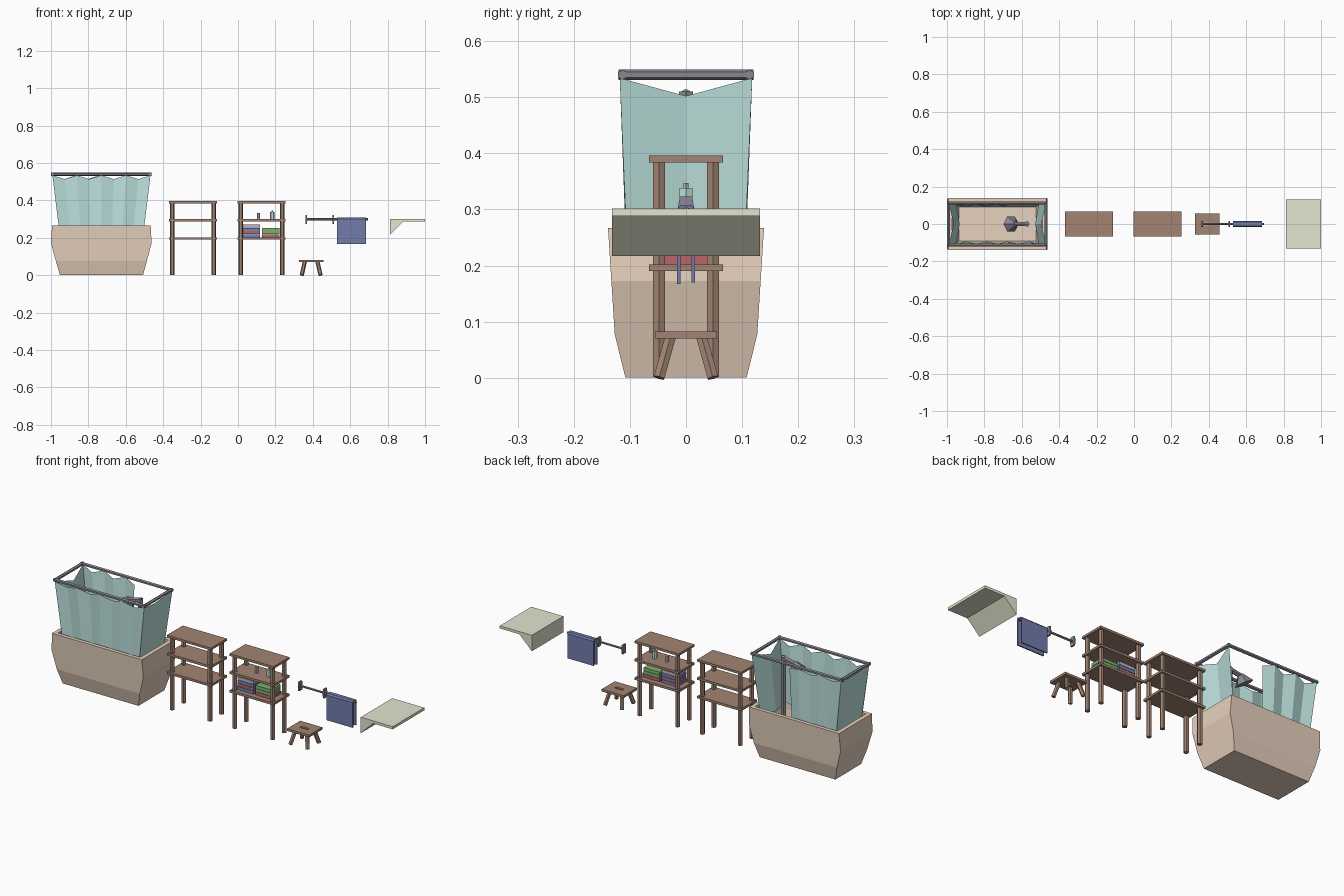
import bpy, bmesh, math
from mathutils import Vector

if "Cube" in bpy.data.objects:
    bpy.data.objects.remove(bpy.data.objects["Cube"])


def mat(name, r, g, b):
    m = bpy.data.materials.new(name)
    m.diffuse_color = (r, g, b, 1)
    m.use_nodes = True
    m.node_tree.nodes["Principled BSDF"].inputs["Base Color"].default_value = m.diffuse_color
    return m


TAN = mat("tan", .80, .64, .51)
TEAL = mat("teal", .52, .78, .75)
WOOD = mat("wood", .36, .23, .17)
METAL = mat("metal", .25, .25, .28)
NAVY = mat("navy", .17, .20, .42)
OLIVE = mat("olive", .76, .79, .62)
RED = mat("red", .50, .13, .14)
GREEN = mat("green", .20, .45, .16)
BLUE = mat("blue", .16, .22, .52)
GREY = mat("grey", .50, .48, .52)


def mesh(name, verts, faces, m, fix=True):
    me = bpy.data.meshes.new(name)
    me.from_pydata(verts, [], faces)
    if fix:
        bm = bmesh.new()
        bm.from_mesh(me)
        bmesh.ops.recalc_face_normals(bm, faces=bm.faces)
        bm.to_mesh(me)
        bm.free()
    me.materials.append(m)
    ob = bpy.data.objects.new(name, me)
    bpy.context.collection.objects.link(ob)
    return ob


def loft(name, rings, m, caps=True):
    n = len(rings[0])
    verts = [v for r in rings for v in r]
    faces = [(k*n+i, k*n+(i+1) % n, (k+1)*n+(i+1) % n, (k+1)*n+i)
             for k in range(len(rings)-1) for i in range(n)]
    if caps:
        faces += [tuple(range(n)), tuple(range((len(rings)-1)*n, len(rings)*n))]
    return mesh(name, verts, faces, m)


def rect(x0, x1, y0, y1, z):
    return [(x0, y0, z), (x1, y0, z), (x1, y1, z), (x0, y1, z)]


def box(name, x0, x1, y0, y1, z0, z1, m):
    return loft(name, [rect(x0, x1, y0, y1, z0), rect(x0, x1, y0, y1, z1)], m)


def tube(name, a, b, r0, r1, m, n=6, turn=0.0, ref=(1, 0, 0)):
    """Straight n-sided bar or cone from a to b; first corner lies toward ref."""
    a, b = Vector(a), Vector(b)
    d = (b - a).normalized()
    u = Vector(ref)
    u = (u - d * u.dot(d)).normalized()
    w = d.cross(u)
    ang = [turn + 2*math.pi*i/n for i in range(n)]
    return loft(name, [[c + (u*math.cos(t) + w*math.sin(t))*r for t in ang]
                       for c, r in ((a, r0), (b, r1))], m)


def prism(name, outline, axis, lo, hi, m):
    """Extrude a 2D outline (other axis, z) along x or y."""
    put = (lambda p, t: (t, p[0], p[1])) if axis == 'x' else (lambda p, t: (p[0], t, p[1]))
    return loft(name, [[put(p, t) for p in outline] for t in (lo, hi)], m)


# Tub: outer shell, rim, hollow inside
loft("tub", [rect(-.952, -.508, -.108, .108, 0), rect(-.974, -.487, -.127, .127, .077),
             rect(-1.0, -.462, -.133, .133, .172), rect(-.994, -.467, -.139, .139, .267),
             rect(-.972, -.489, -.119, .119, .267), rect(-.972, -.489, -.114, .114, .172),
             rect(-.935, -.525, -.092, .092, .04)], TAN)

# Curtain rail
for s in (-1, 1):
    tube("rail_long", (-1, s*.113, .54), (-.463, s*.113, .54), .009, .009, METAL, ref=(0, 0, 1))
for x in (-.992, -.471):
    tube("rail_short", (x, -.12, .54), (x, .12, .54), .009, .009, METAL, ref=(0, 0, 1))


# Curtain panels: folded strips with a sagging top edge
def curtain(name, top, bottom):
    n = len(top)
    mesh(name, top + bottom, [(i, i+1, n+i+1, n+i) for i in range(n-1)], TEAL, False)


def long_side(name, s, x_end, n):
    top, bot = [], []
    for i in range(n):
        t = i/(n-1)
        fold = i % 2
        x = -.992 + t*(x_end+.992)
        top.append((x, s*(.118-.014*fold), .534-.02*fold))
        bot.append((-.73 + (x+.73)*.85, s*(.106-.012*fold), .21))
    curtain(name, top, bot)


long_side("front_curtain", -1, -.468, 9)
long_side("back_curtain", 1, -.68, 6)
for x, s in ((-.992, 1), (-.468, -1)):
    curtain("end_curtain",
            [(x, -.118, .534), (x+s*.028, 0, .502), (x, .118, .534)],
            [(x+s*.042, -.104, .21), (x+s*.06, 0, .21), (x+s*.042, .104, .21)])

# Shower
tube("shower_pipe", (-.572, 0, .04), (-.572, 0, .51), .014, .014, METAL)
tube("shower_arm", (-.565, 0, .503), (-.645, 0, .488), .012, .012, METAL)
tube("shower_head", (-.635, 0, .495), (-.657, 0, .455), .014, .046, METAL)


# Shelving units
def shelf_unit(cx):
    for z in (.19, .288, .384):
        box("shelf_board", cx-.129, cx+.129, -.066, .066, z, z+.012, WOOD)
    for sx in (-1, 1):
        for sy in (-1, 1):
            x, y = cx+sx*.111, sy*.048
            tube("shelf_leg", (x, y, 0), (x, y, .386), .0125, .0125, WOOD)


shelf_unit(-.241)
shelf_unit(.126)

# Folded cloth stacks
for x0, x1, colours in ((.025, .118, (BLUE, RED, BLUE, GREY)), (.128, .222, (RED, GREEN, GREEN))):
    for i, m in enumerate(colours):
        z = .202 + i*.0175
        box("folded_towel", x0, x1, -.038, .038, z, z+.016, m)

# Bottles
tube("small_bottle", (.11, 0, .3), (.11, 0, .333), .009, .008, GREY)
tube("bottle", (.183, 0, .3), (.183, 0, .338), .013, .013, TEAL)
tube("bottle_cap", (.183, 0, .338), (.183, 0, .347), .005, .005, GREY)

# Wall rails with end plates
plate = [(-.011, .275), (.011, .275), (.015, .299), (.011, .323), (-.011, .323), (-.015, .299)]
for x in (.365, .51):
    prism("rail_plate", plate, 'x', x-.004, x+.004, METAL)
tube("towel_rail", (.365, 0, .299), (.694, 0, .299), .006, .006, METAL, ref=(0, 0, 1))

# Hanging towel draped over the rail
prism("hanging_towel", [(-.016, .167), (-.016, .3), (-.01, .308), (.01, .308), (.016, .3),
                        (.016, .17), (.01, .17), (.01, .298), (-.01, .298), (-.01, .167)],
      'x', .53, .684, NAVY)

# Stool: seat with a slot, splayed legs
seat = [rect(.326, .456, -.055, .055, .07), rect(.326, .456, -.055, .055, .082),
        rect(.368, .414, -.007, .007, .082), rect(.368, .414, -.007, .007, .07)]
loft("stool_seat", seat + [seat[0]], WOOD, caps=False)
for sx in (-1, 1):
    for sy in (-1, 1):
        tube("stool_leg", (.391+sx*.05, sy*.048, 0), (.391+sx*.034, sy*.028, .072),
             .011, .011, WOOD)

# Awning-like wall sink with sloping underside
prism("wall_counter", [(.812, .302), (1, .302), (1, .288), (.885, .288), (.812, .217)],
      'y', -.132, .132, OLIVE)
